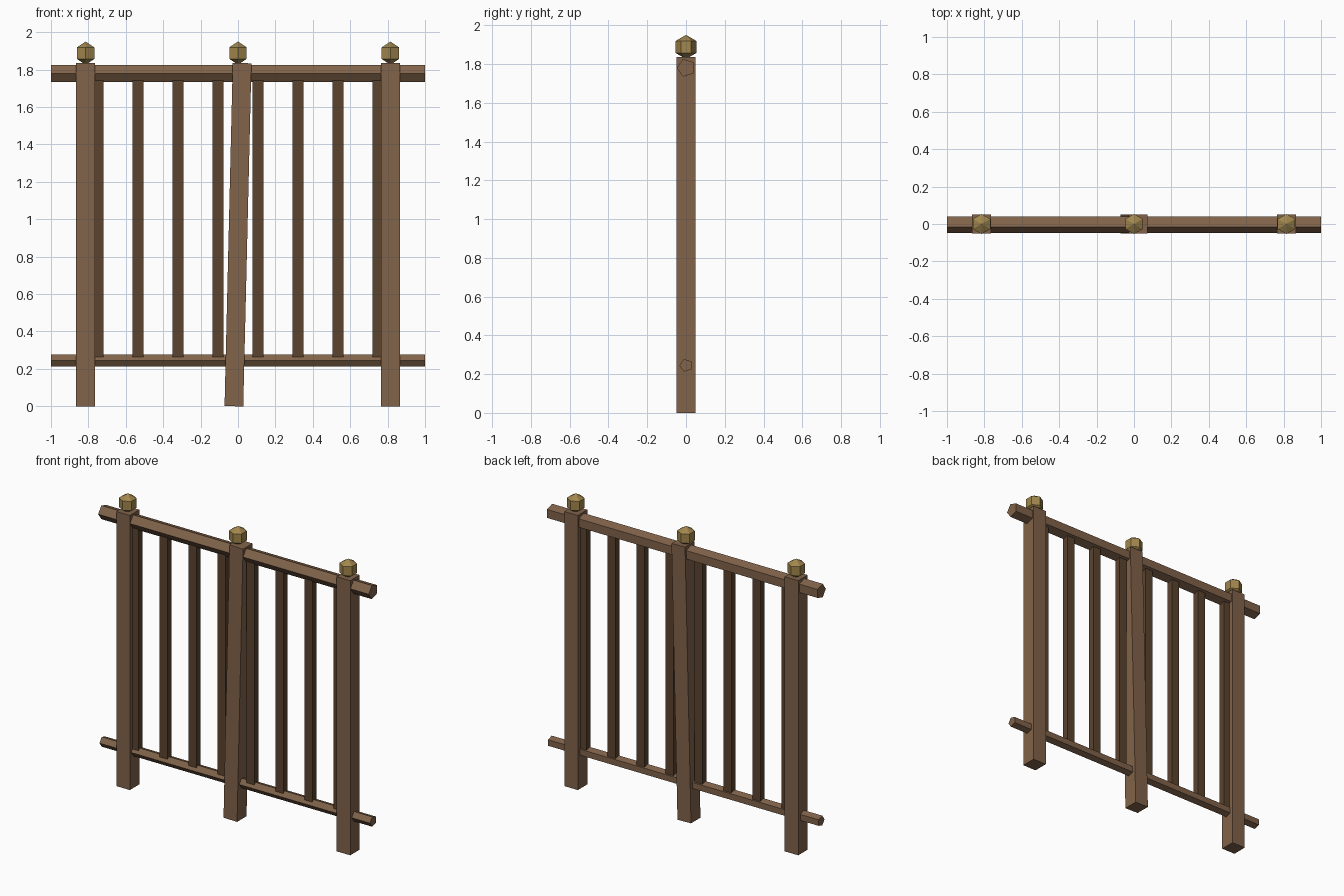
import bpy, math

cube = bpy.data.objects.get("Cube")
if cube:
    bpy.data.objects.remove(cube, do_unlink=True)


def make_material(name, rgb):
    mat = bpy.data.materials.new(name)
    mat.use_nodes = True
    color = (*rgb, 1)
    mat.diffuse_color = color
    bsdf = next(n for n in mat.node_tree.nodes if n.type == 'BSDF_PRINCIPLED')
    bsdf.inputs["Base Color"].default_value = color
    return mat


wood = make_material("brown wood", (0.22, 0.125, 0.068))
dark_wood = make_material("dark brown wood", (0.105, 0.057, 0.028))
brass = make_material("dull brass", (0.36, 0.24, 0.075))


def finish(name, mat):
    obj = bpy.context.object
    obj.name = name
    obj.data.materials.append(mat)
    return obj


def box(name, mat, location, size, tilt=0):
    bpy.ops.mesh.primitive_cube_add(size=1, location=location)
    obj = finish(name, mat)
    obj.scale = size
    obj.rotation_euler.y = tilt
    return obj


def rail(name, z, radius):
    # Five-sided bar along x, with one corner pointing to the front
    bpy.ops.mesh.primitive_cylinder_add(vertices=5, radius=radius, depth=2, location=(0, 0, z))
    obj = finish(name, wood)
    obj.rotation_euler = (math.pi, math.pi / 2, 0)


POST_H = 1.835
SPAN = 0.815

# Posts, the middle one leaning, each with a faceted ball on top
for label, x, lean in (("right", -SPAN, 0), ("middle", 0, math.radians(1.37)), ("left", SPAN, 0)):
    box(label + "_post", wood, (x, 0, POST_H / 2), (0.1, 0.1, POST_H), lean)
    bpy.ops.mesh.primitive_uv_sphere_add(segments=6, ring_count=3, radius=0.062,
                                         location=(x, 0, 1.888))
    ball = finish(label + "_post_finial", brass)
    # Turn a corner of the six-sided ball to the front
    far = max(ball.data.vertices, key=lambda v: abs(v.co.y)).co
    if abs(far.x) > 0.01:
        ball.rotation_euler.z = math.pi / 6

# Rails
rail("top_rail", 1.78, 0.048)
rail("bottom_rail", 0.245, 0.0345)

# Balusters between the rails
COUNT = 8
GAP = 0.214
for i in range(COUNT):
    x = (i - (COUNT - 1) / 2) * GAP
    box(f"baluster_{i + 1}", dark_wood, (x, 0, 1.0125), (0.058, 0.042, 1.535))
